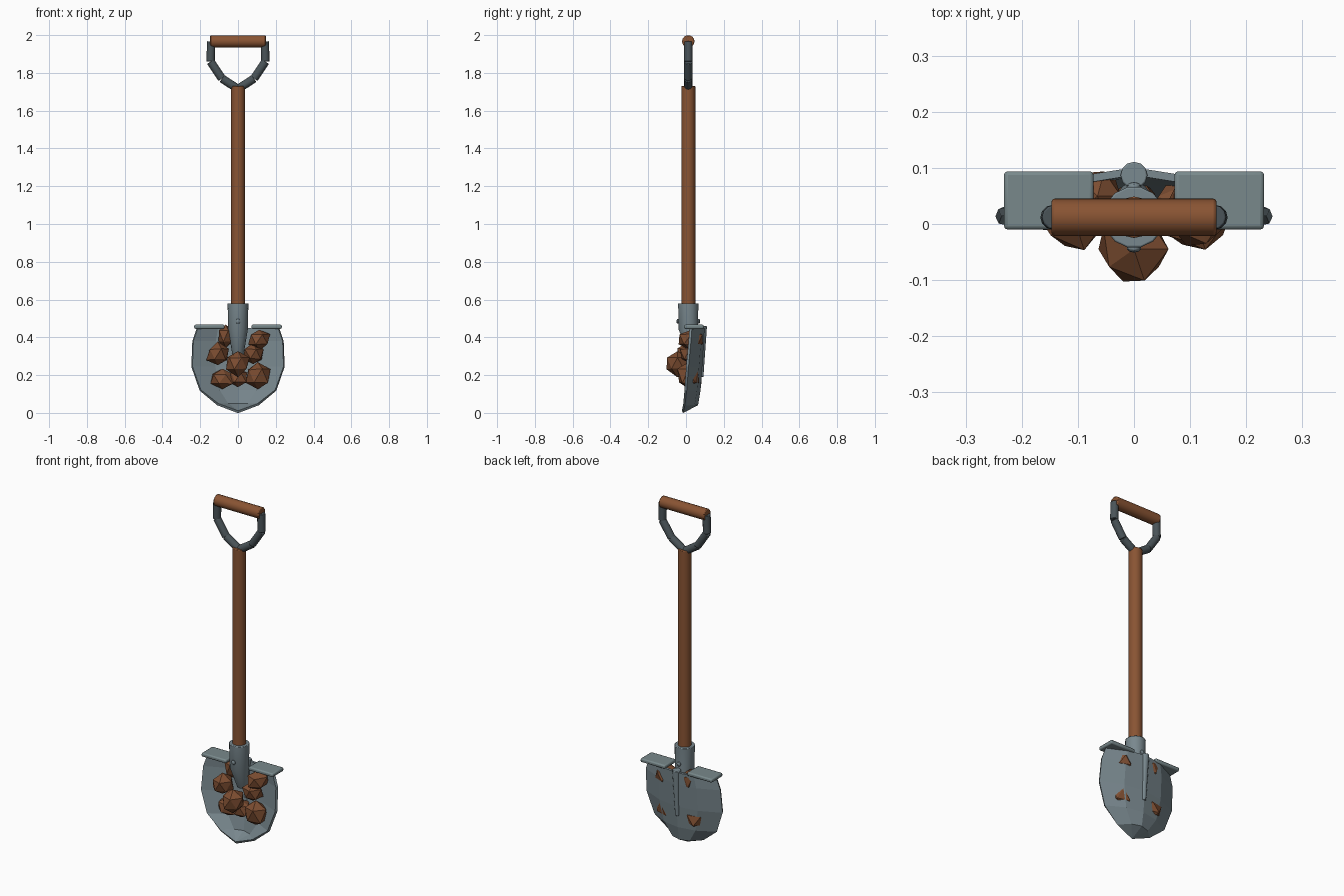
import bpy, bmesh, math, random
from mathutils import Vector

if "Cube" in bpy.data.objects:
    bpy.data.objects.remove(bpy.data.objects["Cube"])

random.seed(4)
CY = 0.012  # depth of the shaft axis


def material(name, rgb):
    m = bpy.data.materials.new(name)
    m.diffuse_color = (*rgb, 1)
    m.use_nodes = True
    m.node_tree.nodes["Principled BSDF"].inputs["Base Color"].default_value = m.diffuse_color
    return m


wood = material("wood", (0.25, 0.088, 0.033))
earth = material("earth", (0.205, 0.075, 0.031))
steel = material("steel", (0.19, 0.245, 0.27))
dark_steel = material("dark_steel", (0.068, 0.088, 0.098))
plate_steel = material("plate_steel", (0.19, 0.25, 0.26))


def finish(name, bm, mat, smooth=True, bevel=0):
    bmesh.ops.recalc_face_normals(bm, faces=bm.faces[:])
    me = bpy.data.meshes.new(name)
    bm.to_mesh(me)
    bm.free()
    ob = bpy.data.objects.new(name, me)
    bpy.context.collection.objects.link(ob)
    me.materials.append(mat)
    if bevel:
        b = ob.modifiers.new("bevel", 'BEVEL')
        b.width, b.segments, b.limit_method = bevel, 2, 'ANGLE'
        b.angle_limit = math.radians(50)
    if smooth:
        bpy.ops.object.select_all(action='DESELECT')
        ob.select_set(True)
        bpy.context.view_layer.objects.active = ob
        bpy.ops.object.shade_smooth_by_angle(angle=math.radians(35))
    return ob


def rod(name, a, b, r1, r2, mat, sides=12, bevel=0):
    a, b = Vector(a), Vector(b)
    bm = bmesh.new()
    bmesh.ops.create_cone(bm, cap_ends=True, segments=sides, radius1=r1, radius2=r2,
                          depth=(b - a).length)
    rot = Vector((0, 0, 1)).rotation_difference(b - a).to_matrix()
    bmesh.ops.rotate(bm, verts=bm.verts, matrix=rot)
    bmesh.ops.translate(bm, verts=bm.verts, vec=(a + b) / 2)
    return finish(name, bm, mat, bevel=bevel)


# Wooden shaft and grip
rod("shaft", (0, CY, 0.5), (0, CY, 1.73), 0.037, 0.037, wood, 14, 0.003)
rod("grip", (-0.147, CY, 1.967), (0.147, CY, 1.967), 0.033, 0.033, wood, 14, 0.005)

# Bent yoke of short straight tubes
yoke = [(0.142, 1.967), (0.145, 1.86), (0.085, 1.77), (0.0, 1.715)]
for side, label in ((-1, "left"), (1, "right")):
    for i in range(3):
        (x1, z1), (x2, z2) = yoke[i], yoke[i + 1]
        rod(f"yoke_{label}_{i}", (side * x1, CY, z1), (side * x2, CY, z2),
            0.022, 0.022, dark_steel, 12, 0.003)

# Socket narrowing and sweeping back into the blade
bm = bmesh.new()
rings = []
for z, r, y in ((0.58, 0.055, CY), (0.44, 0.052, CY), (0.31, 0.03, 0.045)):
    rings.append([bm.verts.new((r * math.cos(k * math.tau / 14),
                                y + r * math.sin(k * math.tau / 14), z)) for k in range(14)])
for lo, hi in zip(rings, rings[1:]):
    for k in range(14):
        bm.faces.new((lo[k], lo[k - 1], hi[k - 1], hi[k]))
bm.faces.new(rings[0])
bm.faces.new(rings[-1])
finish("socket", bm, steel, bevel=0.003)

# Rivets through the socket
for y, label in ((-0.043, "front"), (0.067, "back")):
    bm = bmesh.new()
    bmesh.ops.create_uvsphere(bm, u_segments=10, v_segments=6, radius=0.013)
    for v in bm.verts:
        v.co.y *= 0.6
        v.co += Vector((0, y, 0.485))
    finish("rivet_" + label, bm, steel)

# Dished blade: height, half width, centre depth, edge depth
rows = [(0.45, 0.215, 0.094, 0.025), (0.38, 0.239, 0.09, 0.02), (0.245, 0.244, 0.081, 0.007),
        (0.12, 0.2, 0.07, -0.002), (0.045, 0.107, 0.058, -0.01), (0.005, 0, -0.019, -0.019)]
bm = bmesh.new()
grid = []
for z, w, c, e in rows:
    grid.append([bm.verts.new((w * t, c + (e - c) * t * t, z)) for t in (-1, -0.5, 0, 0.5, 1)])
for a, b in zip(grid, grid[1:]):
    for i in range(4):
        bm.faces.new((a[i], a[i + 1], b[i + 1], b[i]))
bmesh.ops.remove_doubles(bm, verts=bm.verts[:], dist=0.0005)
blade = finish("blade", bm, steel, smooth=False)
s = blade.modifiers.new("thickness", 'SOLIDIFY')
s.thickness, s.offset = 0.014, 0

# Tapered rib down the back of the blade
rod("back_rib", (0, 0.087, 0.46), (0, 0.08, 0.19), 0.024, 0.012, steel, 12, 0.003)

# Foot treads
for side, label in ((-1, "left"), (1, "right")):
    bm = bmesh.new()
    bmesh.ops.create_cube(bm, size=1)
    for v in bm.verts:
        v.co = Vector((v.co.x * 0.16 + side * 0.152, v.co.y * 0.104 + 0.042,
                       v.co.z * 0.022 + 0.456))
    finish("tread_" + label, bm, plate_steel, bevel=0.007)

# Clods of earth: centre and half sizes
clods = [((-0.065, 0.05, 0.405), (0.046, 0.055, 0.066)),
         ((-0.107, 0.01, 0.31), (0.062, 0.062, 0.062)),
         ((0.0, -0.045, 0.262), (0.068, 0.066, 0.068)),
         ((0.112, 0.028, 0.39), (0.06, 0.072, 0.056)),
         ((0.105, 0.015, 0.195), (0.072, 0.064, 0.078)),
         ((-0.082, 0.03, 0.18), (0.07, 0.056, 0.056)),
         ((0.08, 0.022, 0.31), (0.056, 0.06, 0.056)),
         ((0.0, 0.03, 0.19), (0.055, 0.05, 0.055))]
for n, (pos, size) in enumerate(clods):
    bm = bmesh.new()
    bmesh.ops.create_icosphere(bm, subdivisions=1, radius=1)
    for v in bm.verts:
        v.co *= random.uniform(0.88, 1.12)
        v.co = Vector(p + q * h for p, q, h in zip(pos, v.co, size))
    finish(f"earth_clod_{n}", bm, earth, smooth=False)
